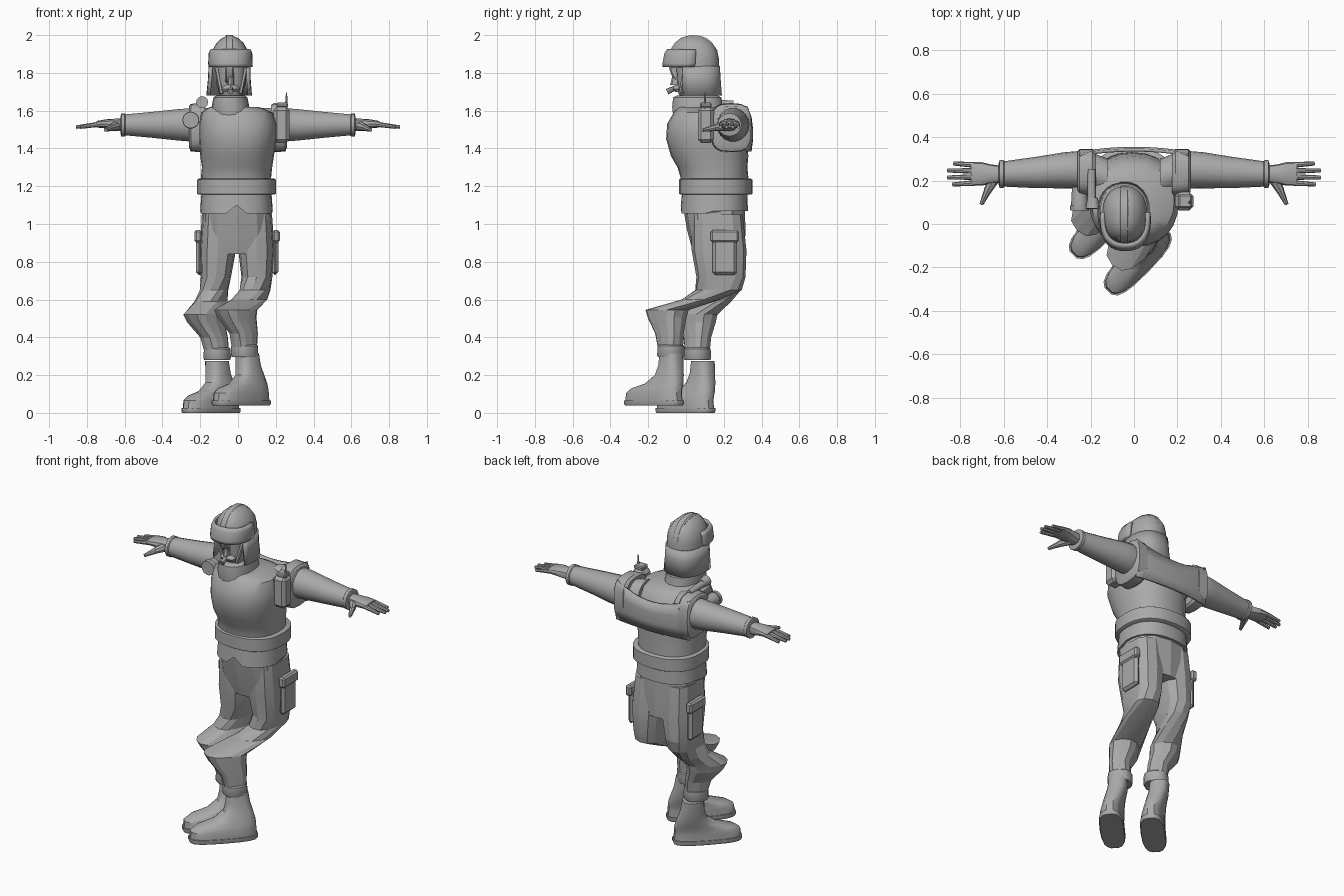
import bpy, bmesh, math
from mathutils import Vector

mat = bpy.data.materials.new("plain_grey")
mat.diffuse_color = (0.4, 0.4, 0.4, 1)
X, Y, Z = Vector((1, 0, 0)), Vector((0, 1, 0)), Vector((0, 0, 1))


def finish(name, bm, angle=35, thick=0):
    bmesh.ops.recalc_face_normals(bm, faces=bm.faces)
    me = bpy.data.meshes.new(name)
    bm.to_mesh(me)
    bm.free()
    me.materials.append(mat)
    ob = bpy.data.objects.new(name, me)
    bpy.context.collection.objects.link(ob)
    if thick:
        m = ob.modifiers.new("thickness", "SOLIDIFY")
        m.thickness, m.offset = thick, 0
    bpy.ops.object.select_all(action='DESELECT')
    ob.select_set(True)
    bpy.context.view_layer.objects.active = ob
    bpy.ops.object.shade_smooth_by_angle(angle=math.radians(angle))
    return ob


def loft(name, rings, n=16, power=2.0, arc=None, angle=35, thick=0, caps=True):
    """Skin rings (centre, U, V, ru, rv); arc = degrees for an open strip."""
    bm, rows = bmesh.new(), []
    for c, U, V, ru, rv in rings:
        row = []
        for i in range(n):
            a = 2 * math.pi * i / n
            if arc:
                a = math.radians(arc[0] + (arc[1] - arc[0]) * i / (n - 1))
            ca, sa = math.cos(a), math.sin(a)
            p = (c + U * math.copysign(abs(ca) ** (2 / power), ca) * ru
                 + V * math.copysign(abs(sa) ** (2 / power), sa) * rv)
            row.append(bm.verts.new(p))
        rows.append(row)
    for r, s in zip(rows, rows[1:]):
        for i in range(n - 1 if arc else n):
            j = (i + 1) % n
            bm.faces.new((r[i], r[j], s[j], s[i]))
    if caps and not arc:
        bm.faces.new(rows[0])
        bm.faces.new(rows[-1])
    return finish(name, bm, angle, thick)


def H(cx, cy, z, ru, rv, deg=0):
    """Level ring."""
    a = math.radians(deg)
    return (Vector((cx, cy, z)), Vector((math.cos(a), math.sin(a), 0)),
            Vector((-math.sin(a), math.cos(a), 0)), ru, rv)


def tube(name, p, q, r0, r1, n=10, flat=1.0, power=2.0):
    p, q = Vector(p), Vector(q)
    d = (q - p).normalized()
    U = d.cross(Z if abs(d.z) < 0.9 else Y).normalized()
    V = U.cross(d)
    return loft(name, [(p, U, V, r0, r0 * flat), (q, U, V, r1, r1 * flat)], n, power)


def box(name, c, size, bevel=0.012):
    bm = bmesh.new()
    bmesh.ops.create_cube(bm, size=1)
    for v in bm.verts:
        v.co = Vector(v.co[i] * size[i] + c[i] for i in range(3))
    bmesh.ops.bevel(bm, geom=bm.edges[:], offset=bevel, segments=1, affect='EDGES')
    return finish(name, bm, 20)


# --- torso, collar, belt and jacket hem
loft("torso", [H(-.01, .15, 1.14, .18, .17), H(-.01, .15, 1.25, .186, .18),
               H(-.005, .14, 1.30, .186, .185), H(-.005, .125, 1.36, .195, .205),
               H(0, .11, 1.45, .205, .215), H(0, .105, 1.53, .205, .205),
               H(-.005, .105, 1.59, .19, .17), H(-.02, .09, 1.62, .13, .13)], 24, 2.3)
loft("collar", [H(-.035, .07, 1.57, .10, .14), H(-.04, .06, 1.62, .10, .135),
                H(-.04, .06, 1.67, .09, .13), H(-.04, .06, 1.68, .075, .11)], 18, 2.3)
loft("waist_belt", [H(-.008, .157, z, r, r - .014) for z, r in
                    ((1.155, .2), (1.16, .208), (1.235, .208), (1.24, .2))], 24, 2.4)
hem = loft("jacket_hem", [H(-.008, .15, 1.07, .192, .178), H(-.008, .152, 1.17, .185, .172)], 28, 2.4)
for v in hem.data.vertices:          # notch in the middle of the front hem
    if v.co.z < 1.1 and v.co.y < .1:
        v.co.z += .03 if abs(v.co.x + .01) < .04 else -.015

# --- trousers
loft("trouser_seat", [H(-.008, .145, 1.12, .18, .165), H(-.006, .16, .97, .19, .155),
                      H(-.005, .175, .84, .18, .135)], 12, 2.5, angle=15)
right_leg = [(.095, .165, 1.05, .085, .135, 0), (.098, .175, .86, .096, .145, 0),
             (.1, .185, .72, .082, .13, 0), (.09, .172, .65, .078, .125, -10),
             (.06, .08, .6, .085, .1, -28), (-.012, -.1, .545, .085, .125, -45),
             (-.005, -.1, .505, .08, .11, -45), (.03, -.088, .42, .062, .078, -45),
             (.035, -.08, .32, .06, .062, -45)]
left_leg = [(-.105, .165, 1.05, .085, .135, 0), (-.107, .175, .86, .096, .145, 0),
            (-.117, .185, .72, .08, .13, 0), (-.127, .178, .65, .072, .115, -10),
            (-.143, .14, .59, .075, .1, -28), (-.178, .055, .52, .085, .12, -45),
            (-.17, .058, .48, .08, .105, -45), (-.127, .06, .4, .062, .075, -45),
            (-.11, .06, .31, .06, .062, -45)]
for side, leg in (("right", right_leg), ("left", left_leg)):
    loft(side + "_trouser_leg", [H(*r) for r in leg], 12, 2.6, angle=15)

# --- ankle cuffs, boots and soles, both feet turned the same way
d, p = Vector((-.7, -.714, 0)), Vector((.714, -.7, 0))
for side, foot, ank, in (("right", Vector((.012, -.175, .04)), (.035, -.08)),
                         ("left", Vector((-.148, -.008, 0)), (-.11, .06))):
    dz = foot.z - .04
    loft(side + "_ankle_cuff", [H(*ank, z + dz * .4, r, r, -45) for z, r in
                                ((.295, .066), (.305, .071), (.355, .069), (.362, .062))], 12, 2.4)

    def foot_ring(back, front, q, w, z):
        c = foot + d * (back + front) / 2 + p * q
        return (Vector((c.x, c.y, z + dz)), p, -d, w, (front - back) / 2)
    loft(side + "_sole", [foot_ring(-.2, .185, 0, .066, .04), foot_ring(-.205, .19, 0, .07, .05),
                          foot_ring(-.205, .19, 0, .07, .066)], 18, 3.0)
    loft(side + "_boot", [foot_ring(-.2, .185, 0, .066, .06), foot_ring(-.195, .18, 0, .066, .105),
                          foot_ring(-.195, .145, -.004, .062, .13), foot_ring(-.192, .05, -.012, .06, .155),
                          foot_ring(-.18, -.015, -.024, .057, .2), foot_ring(-.165, -.03, -.036, .056, .25),
                          foot_ring(-.155, -.035, -.042, .055, .315)], 18, 2.7)

# --- parts that repeat on both sides
for side, s in (("right", 1), ("left", -1)):
    def A(x, y, z, ry, rz):
        return (Vector((s * x, y, z)), Y, Z, ry, rz)
    loft(side + "_sleeve", [A(.12, .21, 1.52, .09, .095), A(.22, .25, 1.525, .088, .092),
                            A(.32, .247, 1.525, .083, .084), A(.45, .237, 1.525, .072, .07),
                            A(.6, .23, 1.525, .058, .056)], 18)
    loft(side + "_sleeve_cuff", [A(.595, .23, 1.525, .058, .056), A(.6, .23, 1.525, .064, .061),
                                 A(.618, .23, 1.525, .064, .061), A(.622, .23, 1.525, .05, .045)], 16)
    loft(side + "_hand", [A(.61, .23, 1.525, .038, .034), A(.66, .23, 1.527, .044, .03),
                          A(.70, .23, 1.53, .054, .024), A(.75, .23, 1.528, .054, .017)], 12, 2.5)
    for i, name in enumerate(("index", "middle", "ring", "little")):
        y = .188 + .028 * i
        tip = (.835, .858, .858, .83)[i]
        tube(f"{side}_{name}_finger", (s * .735, y, 1.528), (s * tip, y - .006 + .004 * i, 1.513),
             .0135, .009, 8)
    tube(side + "_thumb_base", (s * .64, .215, 1.52), (s * .675, .15, 1.51), .028, .018, 8)
    tube(side + "_thumb", (s * .672, .155, 1.51), (s * .702, .09, 1.497), .018, .009, 8)
    # harness loop around the shoulder
    loft(side + "_shoulder_loop", [A(.175, .23, 1.51, .1, .12), A(.19, .237, 1.51, .108, .13),
                                   A(.25, .24, 1.51, .106, .126), A(.26, .24, 1.515, .092, .108)], 20, 3.2)
    # thigh pocket with flap
    px = .196 if s > 0 else -.205
    box(side + "_thigh_pocket", (px, .205, .835), (.035, .13, .21), .015)
    box(side + "_pocket_flap", (px + s * .006, .205, .935), (.04, .15, .065), .01)

# --- curved back panel with a dipped top edge
bm = bmesh.new()
grid = []
for i in range(13):
    x = -.25 + .5 * i / 12
    t = (x / .25) ** 2
    top = 1.565 + .06 * t
    grid.append([bm.verts.new((x, .352 - .022 * t - .012 * abs(k - 1.5) / 1.5, 1.385 + (top - 1.385) * k / 3))
                 for k in range(4)])
for a, b in zip(grid, grid[1:]):
    for k in range(3):
        bm.faces.new((a[k], b[k], b[k + 1], a[k + 1]))
finish("back_panel", bm, 30, .014)

# --- chest gear: pouch with aerial, lamps
box("radio_pouch", (.23, .105, 1.525), (.085, .085, .19), .018)
box("radio_top", (.235, .105, 1.63), (.06, .06, .025), .006)
tube("aerial", (.255, .1, 1.6), (.257, .1, 1.695), .009, .003, 8)
tube("lamp_body", (-.25, .17, 1.55), (-.25, .075, 1.55), .035, .04, 14)
tube("lamp_rim", (-.25, .085, 1.55), (-.25, .062, 1.55), .045, .043, 14)
tube("torch_body", (-.195, .25, 1.635), (-.195, .11, 1.642), .018, .02, 12)
tube("torch_head", (-.19, .12, 1.642), (-.19, .07, 1.645), .024, .032, 12)

# --- head
loft("head", [H(-.038, .06, 1.65, .05, .075), H(-.037, .045, 1.69, .062, .085),
              H(-.036, .045, 1.74, .078, .092), H(-.036, .045, 1.86, .082, .1)], 16, 2.4)
loft("nose", [H(-.038, -.055, 1.735, .018, .03), H(-.038, -.05, 1.75, .018, .03),
              H(-.038, -.05, 1.83, .008, .014)], 8)
loft("moustache", [H(-.038, -.035, 1.7, .045, .025), H(-.038, -.04, 1.715, .05, .032),
                   H(-.038, -.035, 1.735, .03, .025)], 10)
tube("mouthpiece", (-.04, -.05, 1.725), (-.04, -.1, 1.7), .012, .016, 8)
for s in (-1, 1):                    # chin straps
    tube("chin_strap", (-.036 + s * .08, .0, 1.84), (-.037 + s * .05, -.03, 1.69), .012, .01, 6)

# --- helmet dome, crest, brow visor and neck guard
loft("helmet_dome", [H(-.042, .045, 1.825, .104, .13), H(-.042, .045, 1.87, .104, .13),
                     H(-.042, .043, 1.92, .094, .122), H(-.042, .04, 1.96, .07, .098),
                     H(-.042, .035, 1.985, .042, .062), H(-.042, .033, 1.994, .018, .03)], 20, 2.2)
loft("helmet_crest", [(Vector((-.046 + x, .04, 1.86)), Y, Z, r, r * 1.06) for x, r in
                      ((-.024, .125), (-.016, .132), (.016, .132), (.024, .125))], 24, 2.2)
loft("brow_visor", [H(-.04, .015, 1.832, .108, .132), H(-.04, .018, 1.85, .11, .135),
                    H(-.04, .022, 1.9, .108, .13), H(-.04, .026, 1.922, .1, .12)],
     18, 2.4, arc=(170, 370), thick=.016)
loft("neck_guard", [H(-.045, .045, 1.835, .104, .128), H(-.046, .047, 1.77, .106, .13),
                    H(-.047, .05, 1.68, .114, .134)], 18, 2.4, arc=(-25, 205), thick=.014)
